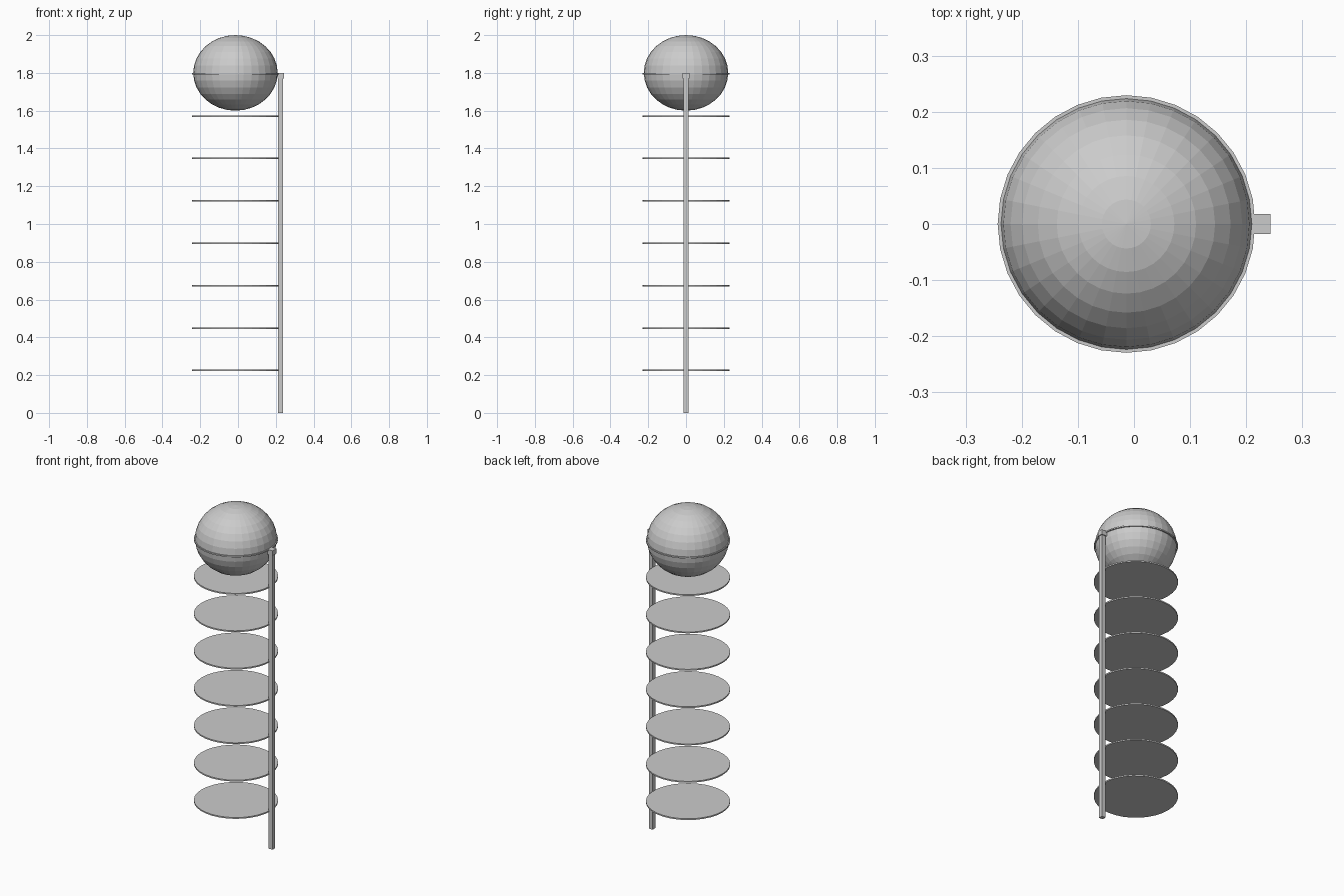
import bpy

if "Cube" in bpy.data.objects:
    bpy.data.objects.remove(bpy.data.objects["Cube"])

CX = -0.0135      # axis of the discs and ball
POST_X = 0.2255   # axis of the side post


def cylinder(name, x, z0, z1, r, sides):
    bpy.ops.mesh.primitive_cylinder_add(vertices=sides, radius=r, depth=z1 - z0,
                                        location=(x, 0, (z0 + z1) / 2))
    bpy.context.object.name = name
    return bpy.context.object


def box(name, x, z0, z1, w):
    bpy.ops.mesh.primitive_cube_add(size=1, location=(x, 0, (z0 + z1) / 2))
    ob = bpy.context.object
    ob.name = name
    ob.scale = (w, w, z1 - z0)
    return ob


# Stack of thin discs, the top one passing through the ball
for i in range(1, 9):
    z = 0.2245 * i
    cylinder(f"disc_{i}", CX, z - 0.004, z + 0.004, 0.2295, 32)

# Slightly flattened ball on top
bpy.ops.mesh.primitive_uv_sphere_add(segments=32, ring_count=16, radius=1,
                                     location=(CX, 0, 1.8))
ball = bpy.context.object
ball.name = "ball"
ball.scale = (0.2235, 0.2235, 0.2)

# Side post with a square cap
box("post", POST_X, 0, 1.775, 0.025)
box("post_cap", POST_X, 1.77, 1.8, 0.035)
